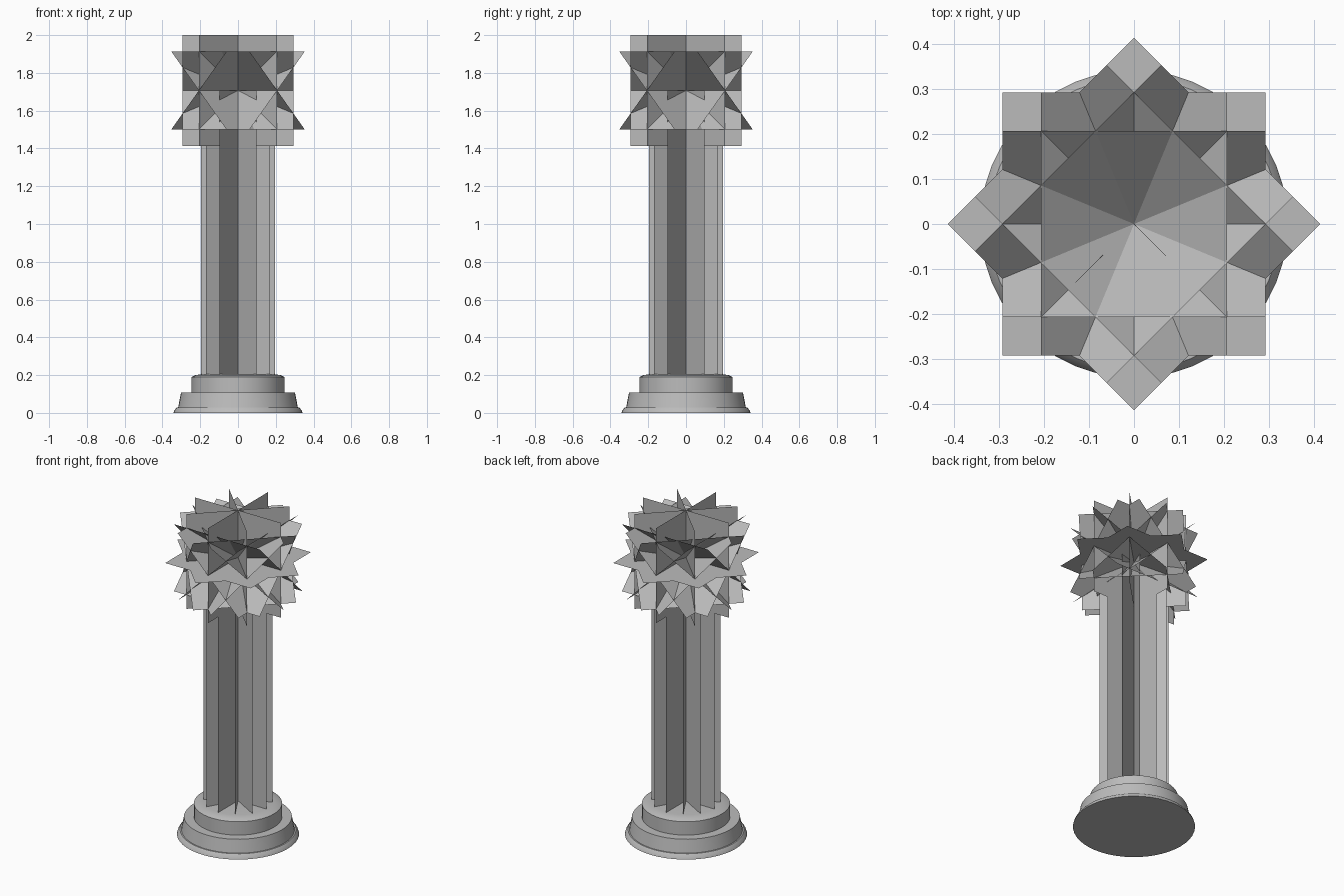
import bpy, bmesh, math
from mathutils import Matrix, Vector

if "Cube" in bpy.data.objects:
    bpy.data.objects.remove(bpy.data.objects["Cube"])

R = math.radians
grey = bpy.data.materials.new("stone grey")
grey.diffuse_color = (0.5, 0.5, 0.5, 1)
grey.use_nodes = True
grey.node_tree.nodes["Principled BSDF"].inputs["Base Color"].default_value = grey.diffuse_color


def make_object(name, bm):
    mesh = bpy.data.meshes.new(name)
    bm.to_mesh(mesh)
    bm.free()
    mesh.materials.append(grey)
    ob = bpy.data.objects.new(name, mesh)
    bpy.context.collection.objects.link(ob)
    return ob


def add_card(bm, half_w, half_h, matrix):
    """One flat rectangle, placed by a matrix."""
    corners = [(-1, -1), (1, -1), (1, 1), (-1, 1)]
    bm.faces.new([bm.verts.new(matrix @ Vector((x * half_w, y * half_h, 0)))
                  for x, y in corners])


# Starburst head: square cards crossing at one centre
HALF = 0.293
centre = Matrix.Translation((0, 0, 2 - HALF))
bm = bmesh.new()
for i in range(2):                       # level cards
    add_card(bm, HALF, HALF, centre @ Matrix.Rotation(R(45 * i), 4, 'Z'))
for i in range(4):                       # leaning and upright cards
    for tilt in (45, 90, 135):
        add_card(bm, HALF, HALF, centre @ Matrix.Rotation(R(45 * i), 4, 'Z')
                 @ Matrix.Rotation(R(tilt), 4, 'X'))
make_object("starburst_head", bm)

# Shaft: six upright cards crossing on the axis
bm = bmesh.new()
z0, z1 = 0.19, 2 - HALF
for i in range(6):
    add_card(bm, 0.195, (z1 - z0) / 2,
             Matrix.Translation((0, 0, (z0 + z1) / 2))
             @ Matrix.Rotation(R(30 * i), 4, 'Z') @ Matrix.Rotation(R(90), 4, 'X'))
make_object("shaft", bm)

# Stepped round base: turned profile
profile = [(0, 0), (0.342, 0), (0.338, 0.012), (0.325, 0.028), (0.317, 0.028),
           (0.302, 0.107), (0.247, 0.107), (0.247, 0.19), (0.225, 0.2), (0.19, 0.205), (0, 0.205)]
bm = bmesh.new()
pts = [bm.verts.new((r, 0, z)) for r, z in profile]
edges = [bm.edges.new(p) for p in zip(pts, pts[1:])]
bmesh.ops.spin(bm, geom=pts + edges, axis=(0, 0, 1), cent=(0, 0, 0),
               angle=math.tau, steps=48, use_duplicate=False)
bmesh.ops.remove_doubles(bm, verts=bm.verts, dist=1e-4)
bmesh.ops.recalc_face_normals(bm, faces=bm.faces)
base = make_object("base", bm)
bpy.context.view_layer.objects.active = base
base.select_set(True)
bpy.ops.object.shade_smooth_by_angle(angle=R(30))
